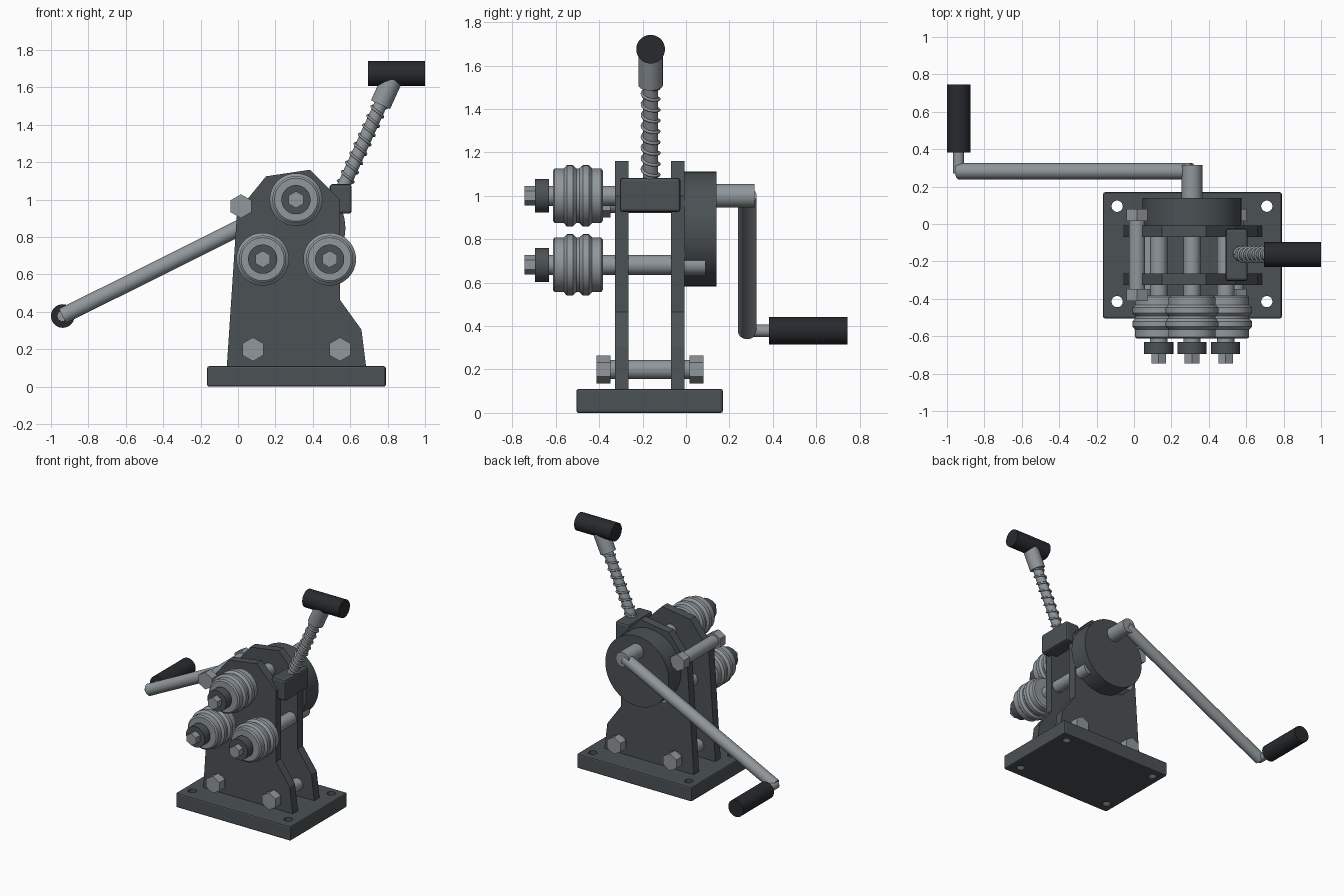
import bpy, bmesh, math
from mathutils import Vector

if "Cube" in bpy.data.objects:
    bpy.data.objects.remove(bpy.data.objects["Cube"])


def material(name, rgb):
    m = bpy.data.materials.new(name)
    m.diffuse_color = (*rgb, 1)
    m.use_nodes = True
    m.node_tree.nodes["Principled BSDF"].inputs["Base Color"].default_value = m.diffuse_color
    return m


DARK = material("dark_iron", (0.07, 0.083, 0.089))
STEEL = material("steel", (0.28, 0.31, 0.33))
BLACK = material("black_rubber", (0.02, 0.023, 0.027))


def finish(name, bm, mat, smooth=True, bevel=0):
    bmesh.ops.recalc_face_normals(bm, faces=bm.faces[:])
    me = bpy.data.meshes.new(name)
    bm.to_mesh(me)
    bm.free()
    ob = bpy.data.objects.new(name, me)
    bpy.context.collection.objects.link(ob)
    me.materials.append(mat)
    if bevel:
        b = ob.modifiers.new("bevel", 'BEVEL')
        b.width, b.segments = bevel, 2
    if smooth:
        bpy.ops.object.select_all(action='DESELECT')
        ob.select_set(True)
        bpy.context.view_layer.objects.active = ob
        bpy.ops.object.shade_smooth_by_angle(angle=math.radians(30))
    return ob


def lathe(name, origin, axis, profile, mat, sides=48):
    """Capped revolved solid; profile is (distance along axis, radius)."""
    o, a = Vector(origin), Vector(axis).normalized()
    u = Vector((0, 0, 1)) if abs(a.z) < 0.1 else Vector((0, 1, 0))
    u = (u - a * u.dot(a)).normalized()
    v = a.cross(u)
    bm = bmesh.new()
    rings = []
    for d, r in profile:
        rings.append([bm.verts.new(o + a * d + r * (u * math.cos(t) + v * math.sin(t)))
                      for t in (2 * math.pi * i / sides for i in range(sides))])
    for p, q in zip(rings, rings[1:]):
        for i in range(sides):
            j = (i + 1) % sides
            bm.faces.new((p[i], p[j], q[j], q[i]))
    bm.faces.new(rings[0])
    bm.faces.new(rings[-1])
    return finish(name, bm, mat, sides > 8)


def rod(name, p, q, r, mat, sides=48):
    d = Vector(q) - Vector(p)
    return lathe(name, p, d, [(0, r), (d.length, r)], mat, sides)


def y_rod(name, x, z, y0, y1, r, mat, sides=48):
    return rod(name, (x, y0, z), (x, y1, z), r, mat, sides)


def box(name, lo, hi, mat, bevel):
    bm = bmesh.new()
    bmesh.ops.create_cube(bm, size=1)
    for v in bm.verts:
        v.co = [(l + h) / 2 + c * (h - l) for l, h, c in zip(lo, hi, v.co)]
    return finish(name, bm, mat, False, bevel)


# Base with four through holes
base = box("base_plate", (-0.165, -0.505, 0), (0.79, 0.17, 0.11), DARK, 0.01)
for x in (-0.09, 0.71):
    for y in (-0.415, 0.095):
        c = rod("hole_cutter", (x, y, -0.1), (x, y, 0.3), 0.03, DARK, 32)
        c.hide_render = True
        c.hide_set(True)
        m = base.modifiers.new("hole", 'BOOLEAN')
        m.operation, m.object, m.solver = 'DIFFERENCE', c, 'EXACT'

# Two side plates
outline = [(-0.06, 0.105), (-0.005, 0.935), (0.15, 1.125), (0.385, 1.16),
           (0.545, 1.0), (0.545, 0.465), (0.66, 0.305), (0.685, 0.105)]
for name, y in (("front_plate", -0.327), ("back_plate", -0.07)):
    bm = bmesh.new()
    f = bm.faces.new([bm.verts.new((x, y, z)) for x, z in outline])
    ext = bmesh.ops.extrude_face_region(bm, geom=[f])["geom"]
    bmesh.ops.translate(bm, vec=(0, 0.063, 0),
                        verts=[e for e in ext if isinstance(e, bmesh.types.BMVert)])
    finish(name, bm, DARK, False)

# Spacer bolts with hex heads at both ends
for i, (x, z) in enumerate([(0.08, 0.2), (0.545, 0.2), (0.016, 0.965)]):
    y_rod(f"spacer_bolt_{i}", x, z, -0.36, 0.03, 0.044, STEEL)
    y_rod(f"spacer_head_front_{i}", x, z, -0.413, -0.348, 0.064, STEEL, 6)
    y_rod(f"spacer_head_back_{i}", x, z, 0.015, 0.08, 0.064, STEEL, 6)

# Grooved rollers on their shafts
groove = [(0, 0.115), (0.008, 0.126), (0.05, 0.126), (0.064, 0.141), (0.092, 0.141),
          (0.108, 0.126), (0.122, 0.126), (0.138, 0.141), (0.166, 0.141),
          (0.18, 0.126), (0.222, 0.126), (0.23, 0.115)]
for name, x, z, end in (("top", 0.31, 1.0, 0.1), ("left", 0.132, 0.682, 0.09),
                        ("right", 0.49, 0.682, 0.09)):
    lathe(name + "_roller", (x, -0.613, z), (0, 1, 0), groove, STEEL)
    y_rod(name + "_shaft", x, z, -0.67, end, 0.046, STEEL)
    y_rod(name + "_collar", x, z, -0.695, -0.63, 0.078, DARK)
    y_rod(name + "_shaft_hex", x, z, -0.745, -0.68, 0.045, STEEL, 6)

# Gear housing and crank
y_rod("gear_housing", 0.31, 0.847, -0.008, 0.14, 0.264, DARK, 64)
y_rod("crank_shaft", 0.31, 1.0, 0.1, 0.315, 0.055, STEEL)
rod("crank_arm", (0.31, 0.282, 1.0), (-0.938, 0.282, 0.378), 0.043, STEEL)
y_rod("crank_pin", -0.938, 0.378, 0.27, 0.4, 0.029, STEEL)
y_rod("crank_grip", -0.937, 0.378, 0.382, 0.745, 0.063, BLACK)

# Pressure lever: block, rod, spring, sleeve, grip
Y = -0.163
box("lever_block", (0.49, -0.305, 0.925), (0.608, -0.025, 1.083), DARK, 0.015)
foot, joint = Vector((0.545, Y, 1.03)), Vector((0.762, Y, 1.508))
axis = (joint - foot).normalized()
rod("lever_rod", foot, joint + axis * 0.05, 0.035, STEEL)
rod("lever_sleeve", joint, joint + axis * 0.165, 0.056, STEEL)
rod("lever_grip", (0.695, Y, 1.675), (1.0, Y, 1.675), 0.066, BLACK)

side = axis.cross(Vector((0, 1, 0)))
cu = bpy.data.curves.new("lever_spring", 'CURVE')
cu.dimensions = '3D'
cu.bevel_depth, cu.bevel_resolution, cu.use_fill_caps = 0.007, 2, True
n, turns = 200, 8.5
sp = cu.splines.new('POLY')
sp.points.add(n)
length = (joint - foot).length
for i, p in enumerate(sp.points):
    t = 2 * math.pi * turns * i / n
    c = foot + axis * (0.06 + (length - 0.06) * i / n)
    c += 0.039 * (side * math.cos(t) + Vector((0, math.sin(t), 0)))
    p.co = (*c, 1)
cu.materials.append(STEEL)
bpy.context.collection.objects.link(bpy.data.objects.new("lever_spring", cu))
